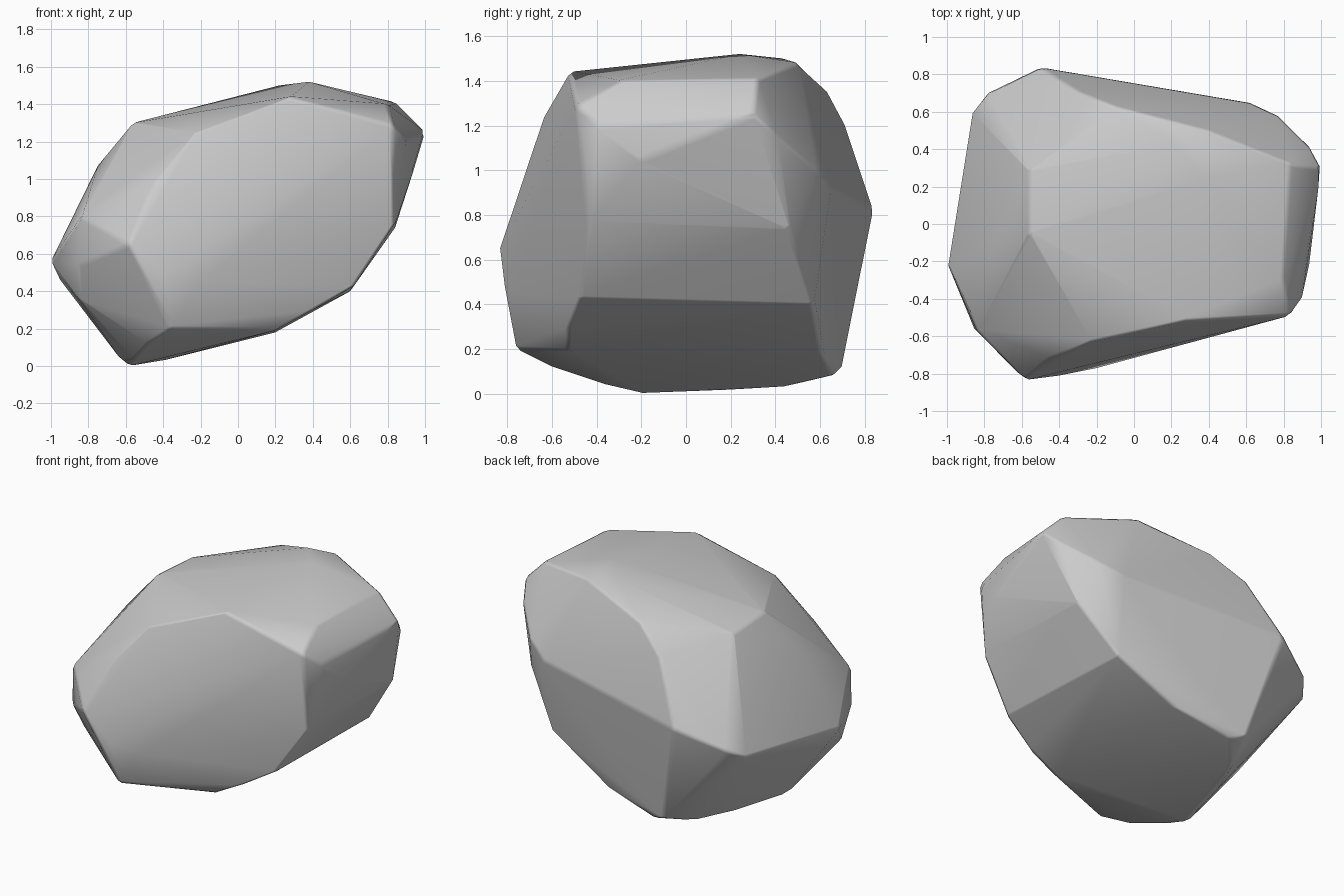
import bpy, bmesh

# Corner points of the chipped boulder, grouped by facet
crown = [(.38, .24, 1.52), (.22, .43, 1.50), (.40, .50, 1.48), (-.10, .63, 1.36),
         (-.56, .28, 1.28), (-.56, -.05, 1.30), (.28, -.52, 1.44), (.83, -.49, 1.29),
         (.84, .32, 1.41), (.80, -.30, 1.40)]
front = [(-.22, -.63, 1.25), (-.45, -.72, .97), (-.58, -.835, .65), (-.40, -.81, .48),
         (-.20, -.77, .45), (-.36, -.76, .20), (.40, -.53, .30), (.62, -.48, .43)]
right = [(1, .30, 1.25), (.94, .41, 1.15), (.90, -.39, 1.20), (.94, -.20, 1.05),
         (.84, -.44, .76), (.84, .46, .74), (.60, .57, .40), (.20, .61, .18)]
back = [(-.30, .71, 1.21), (-.50, .84, .82), (.62, .65, .92), (.77, .58, 1.0),
        (-.22, .66, .08), (-.32, .70, .12)]
left = [(-1, -.22, .56), (-.95, -.15, .46), (-.75, -.10, 1.07), (-.84, -.57, .80),
        (-.85, -.57, .54), (-.85, -.46, .36), (-.87, .60, .64), (-.79, .70, .70)]
base = [(-.58, -.20, 0), (-.63, -.22, .04), (-.55, -.36, .04), (-.48, -.60, .12),
        (-.50, .20, .02), (-.40, .45, .03), (.20, -.53, .19)]

# Boulder: convex shell around the corners
bm = bmesh.new()
for p in crown + front + right + back + left + base:
    bm.verts.new(p)
bmesh.ops.convex_hull(bm, input=bm.verts)
loose = [v for v in bm.verts if not v.link_faces]
bmesh.ops.delete(bm, geom=loose, context='VERTS')
bmesh.ops.recalc_face_normals(bm, faces=bm.faces)
for f in bm.faces:
    f.smooth = True
mesh = bpy.data.meshes.new("boulder")
bm.to_mesh(mesh)
bm.free()
boulder = bpy.data.objects.new("boulder", mesh)
bpy.context.collection.objects.link(boulder)

# Softened edges keep the broad chipped planes flat
bevel = boulder.modifiers.new("soft_edges", 'BEVEL')
bevel.width = 0.018
bevel.limit_method = 'ANGLE'
bevel.angle_limit = 0.4
boulder.modifiers.new("plane_shading", 'WEIGHTED_NORMAL')
